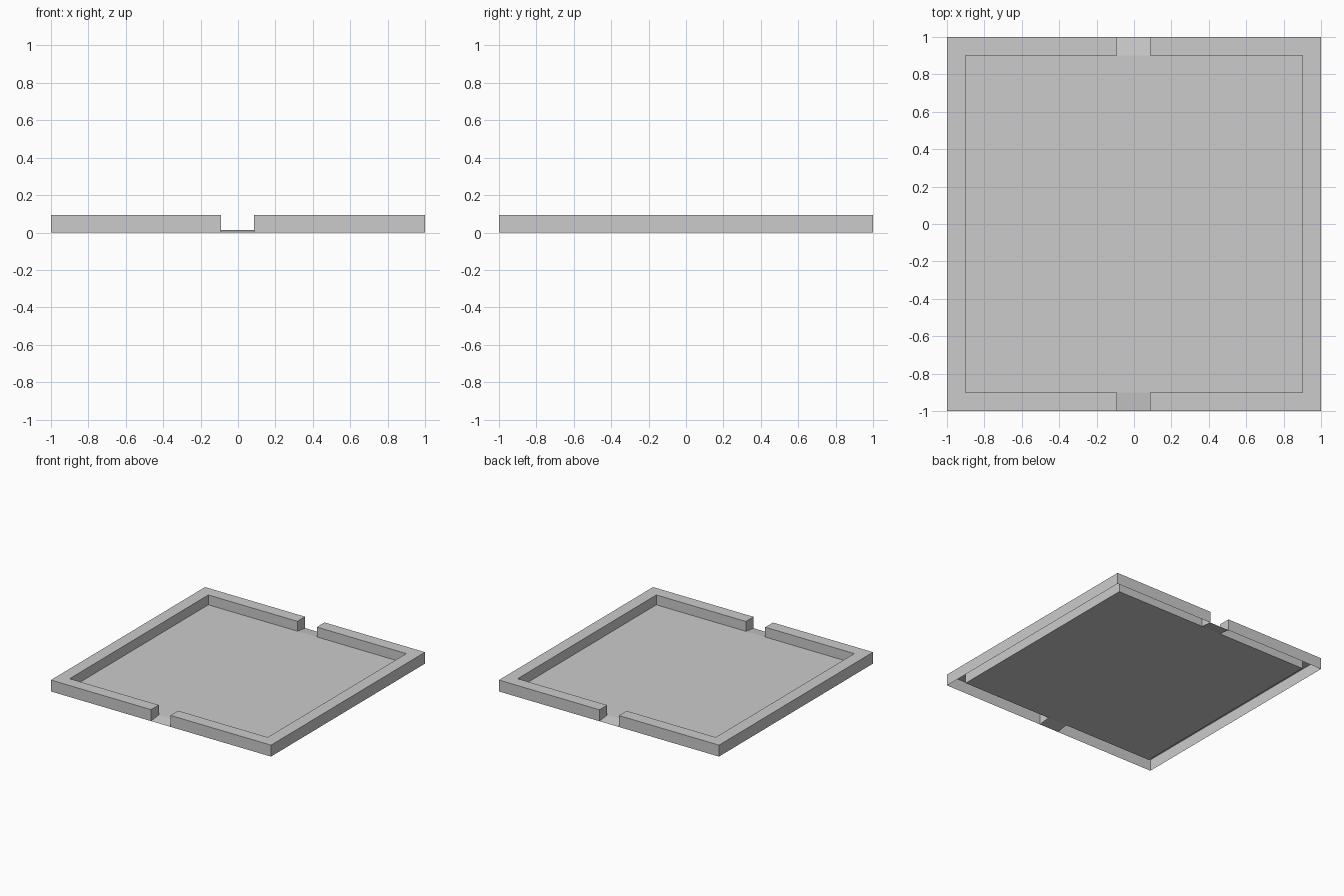
import bpy

if "Cube" in bpy.data.objects:
    bpy.data.objects.remove(bpy.data.objects["Cube"])

TOP, FLOOR = 0.094, 0.013      # rim height, floor height
OUT, INN = 1.0, 0.9            # outer and inner half widths


def make(name, verts, faces):
    mesh = bpy.data.meshes.new(name)
    mesh.from_pydata(verts, [], faces)
    mesh.update()
    obj = bpy.data.objects.new(name, mesh)
    bpy.context.collection.objects.link(obj)
    return obj


def rim(name, side, gap):
    """C-shaped hollow rim, open underneath; inner walls stop at the floor."""
    outline = [(gap, -OUT), (OUT, -OUT), (OUT, OUT), (gap, OUT),
               (gap, INN), (INN, INN), (INN, -INN), (gap, -INN)]
    n = len(outline)
    verts = [(side * x, y, TOP) for x, y in outline]
    verts += [(side * x, y, 0 if i < 4 else FLOOR)
              for i, (x, y) in enumerate(outline)]
    faces = [list(range(n))]
    faces += [[i, i + n, (i + 1) % n + n, (i + 1) % n] for i in range(n)]
    if side < 0:
        faces = [f[::-1] for f in faces]
    return make(name, verts, faces)


# Raised rim halves, with a doorway between them at front and back
GAP_R, GAP_L = 0.086, 0.09
rim("rim_right", 1, GAP_R)
rim("rim_left", -1, GAP_L)

# Thin floor sheet with a small ramp down through each doorway
floor_verts = [(-INN, -INN, FLOOR), (-GAP_L, -INN, FLOOR), (GAP_R, -INN, FLOOR),
               (INN, -INN, FLOOR), (INN, INN, FLOOR), (GAP_R, INN, FLOOR),
               (-GAP_L, INN, FLOOR), (-INN, INN, FLOOR),
               (-GAP_L, -OUT, 0), (GAP_R, -OUT, 0),
               (GAP_R, OUT, 0), (-GAP_L, OUT, 0)]
make("floor", floor_verts, [list(range(8)), (8, 9, 2, 1), (6, 5, 10, 11)])
